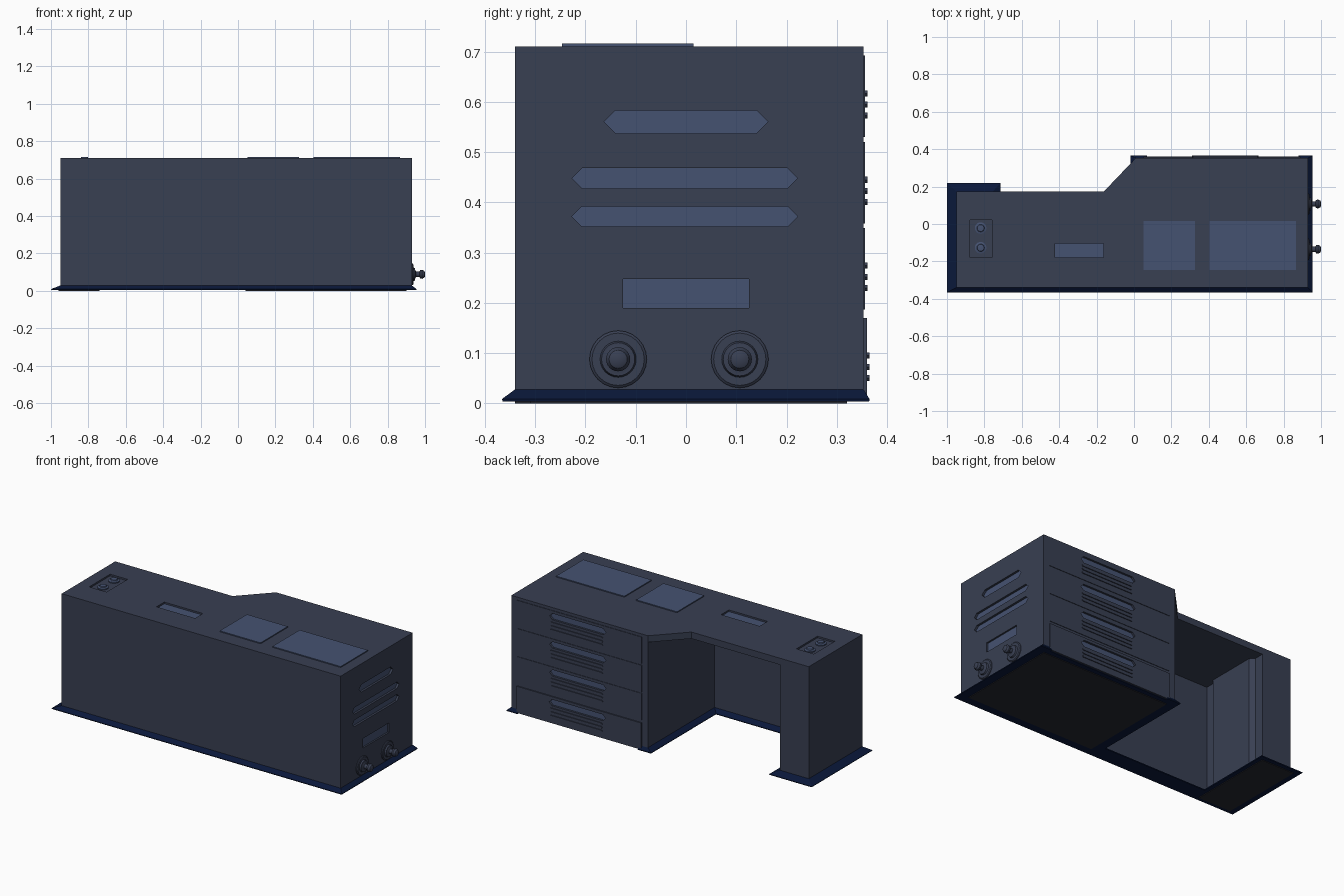
import bpy, bmesh, math

if "Cube" in bpy.data.objects:
    bpy.data.objects.remove(bpy.data.objects["Cube"])


def material(name, rgb):
    m = bpy.data.materials.new(name)
    m.diffuse_color = (*rgb, 1)
    m.use_nodes = True
    m.node_tree.nodes["Principled BSDF"].inputs["Base Color"].default_value = m.diffuse_color
    return m


BODY = material("slate", (0.04, 0.05, 0.085))
PANEL = material("blue_panel", (0.06, 0.085, 0.165))
NAVY = material("navy", (0.003, 0.009, 0.042))
DARK = material("dark", (0.018, 0.02, 0.028))

# Maps profile coordinates (u, v) and depth w to world space
AXES = {"x": lambda u, v, w: (w, u, v),
        "y": lambda u, v, w: (u, w, v),
        "z": lambda u, v, w: (u, v, w)}


def loft(name, rings, mat):
    """Skin a stack of equal-length closed rings and cap both ends."""
    bm = bmesh.new()
    vs = [[bm.verts.new(p) for p in ring] for ring in rings]
    n = len(rings[0])
    for a, b in zip(vs, vs[1:]):
        for i in range(n):
            bm.faces.new((a[i], a[(i + 1) % n], b[(i + 1) % n], b[i]))
    bm.faces.new(vs[0][::-1])
    bm.faces.new(vs[-1])
    bmesh.ops.recalc_face_normals(bm, faces=bm.faces)
    me = bpy.data.meshes.new(name)
    bm.to_mesh(me)
    bm.free()
    me.materials.append(mat)
    ob = bpy.data.objects.new(name, me)
    bpy.context.collection.objects.link(ob)
    return ob


def prism(name, pts, axis, w0, w1, mat):
    f = AXES[axis]
    return loft(name, [[f(u, v, w) for u, v in pts] for w in (w0, w1)], mat)


def lathe(name, cu, cv, axis, profile, mat, n=24):
    f = AXES[axis]
    ang = [2 * math.pi * i / n for i in range(n)]
    ob = loft(name, [[f(cu + r * math.cos(a), cv + r * math.sin(a), w) for a in ang]
                     for r, w in profile], mat)
    bpy.context.view_layer.objects.active = ob
    ob.select_set(True)
    bpy.ops.object.shade_smooth_by_angle(angle=math.radians(30))
    ob.select_set(False)
    return ob


def rect(u0, u1, v0, v1):
    return [(u0, v0), (u1, v0), (u1, v1), (u0, v1)]


def slot(u0, u1, v0, v1):
    """Bar with pointed ends."""
    m, d = (v0 + v1) / 2, (v1 - v0) / 2
    return [(u0, m), (u0 + d, v0), (u1 - d, v0), (u1, m), (u1 - d, v1), (u0 + d, v1)]


def cut(target, pts, axis, w0, w1):
    cutter = prism("cutter", pts, axis, w0, w1, target.data.materials[0])
    cutter.hide_render = True
    mod = target.modifiers.new("cut", "BOOLEAN")
    mod.operation, mod.solver, mod.object = "DIFFERENCE", "EXACT", cutter
    bpy.context.view_layer.objects.active = target
    bpy.ops.object.modifier_apply(modifier=mod.name)
    bpy.data.objects.remove(cutter)


def recess(name, target, pts, axis, surface, depth, mat=PANEL):
    """Sink a pocket into the surface and line its floor."""
    cut(target, pts, axis, surface - depth, surface + 0.05)
    prism(name, pts, axis, surface - depth - 0.004, surface - depth + 0.002, mat)


# Desk body with the knee space removed
TOP, RIGHT, BACK = 0.71, 0.93, 0.353
outline = [(-0.95, -0.34), (RIGHT, -0.34), (RIGHT, BACK), (0.01, BACK),
           (-0.16, 0.175), (-0.95, 0.175)]
body = prism("desk_body", outline, "z", 0.025, TOP, BODY)
cut(body, rect(-0.755, 0.01, -0.29, 0.6), "z", -0.1, 0.67)
prism("leg_inner_panel", [(-0.76, -0.24), (-0.76, 0.12), (-0.73, 0.09), (-0.73, -0.21)],
      "z", 0.02, 0.675, BODY)


# Flared plinths under the cabinet, front panel and leg
def plinth(name, x0, x1, y0, y1, left, right, front, back):
    def ring(k, z):
        return [(u, v, z) for u, v in rect(x0 - left * k, x1 + right * k,
                                           y0 - front * k, y1 + back * k)]
    loft(name, [ring(0.95, 0.004), ring(1, 0.009), ring(0, 0.028)], NAVY)


plinth("cabinet_plinth", 0.01, RIGHT, -0.34, 0.35, 0.03, 0.025, 0.026, 0.0)
plinth("panel_plinth", -0.95, RIGHT, -0.34, -0.29, 0.05, 0.025, 0.026, 0.03)
plinth("leg_plinth", -0.95, -0.755, -0.34, 0.175, 0.05, 0.042, 0.026, 0.043)
for x0, x1, l, r in ((0.01, 0.06, 0.03, 0.01), (0.89, RIGHT, 0.01, 0.025)):
    plinth("corner_plinth", x0, x1, 0.25, BACK, l, r, 0.0, 0.012)
prism("cabinet_bottom_plate", rect(0.04, 0.9, -0.31, 0.32), "z", 0, 0.006, DARK)
prism("leg_bottom_plate", rect(-0.96, -0.74, -0.34, 0.19), "z", 0, 0.006, DARK)

# Right side vents and label panel
recess("side_vent", body, slot(-0.163, 0.163, 0.537, 0.583), "x", RIGHT, 0.015)
for z in (0.372, 0.448):
    recess("side_vent", body, slot(-0.227, 0.222, z - 0.02, z + 0.02), "x", RIGHT, 0.015)
recess("side_panel", body, rect(-0.125, 0.125, 0.19, 0.248), "x", RIGHT, 0.012)

# Side connectors
for y in (-0.135, 0.107):
    lathe("side_connector", y, 0.088, "x",
          [(0.057, 0.92), (0.057, 0.934), (0.052, 0.938), (0.036, 0.938), (0.033, 0.947),
           (0.024, 0.947), (0.014, 0.952), (0.014, 0.97), (0.022, 0.974),
           (0.024, 0.985), (0.018, 0.996), (0.01, 1.0)], BODY)

# Worktop plates, inset and button well
for x0, x1 in ((0.05, 0.325), (0.405, 0.865)):
    prism("worktop_plate", rect(x0, x1, -0.247, 0.015), "z", 0.70, 0.716, PANEL)
recess("worktop_inset", body, rect(-0.423, -0.163, -0.18, -0.105), "z", TOP, 0.012)
recess("button_well", body, rect(-0.877, -0.76, -0.18, 0.022), "z", TOP, 0.012, BODY)
for y in (-0.127, -0.022):
    lathe("button", -0.82, y, "z",
          [(0.031, 0.69), (0.031, 0.706), (0.02, 0.709), (0.018, 0.715), (0.01, 0.716)], PANEL)

# Drawers with pointed pulls and slatted vents
for z0, z1, y in ((0.008, 0.17, 0.36), (0.187, 0.349, 0.356),
                  (0.358, 0.52, 0.356), (0.53, 0.692, 0.356)):
    front = prism("drawer_front", rect(0.05, 0.89, z0, z1), "y", 0.335, y, BODY)
    pull = slot(0.29, 0.67, z1 - 0.055, z1 - 0.017)
    cut(body, pull, "y", y - 0.02, 0.5)
    recess("drawer_pull", front, pull, "y", y, 0.014)
    for i in range(3):
        z = z1 - 0.075 - i * 0.022
        prism("drawer_slat", slot(0.31, 0.665, z - 0.006, z + 0.006), "y", 0.34, y + 0.005, BODY)
